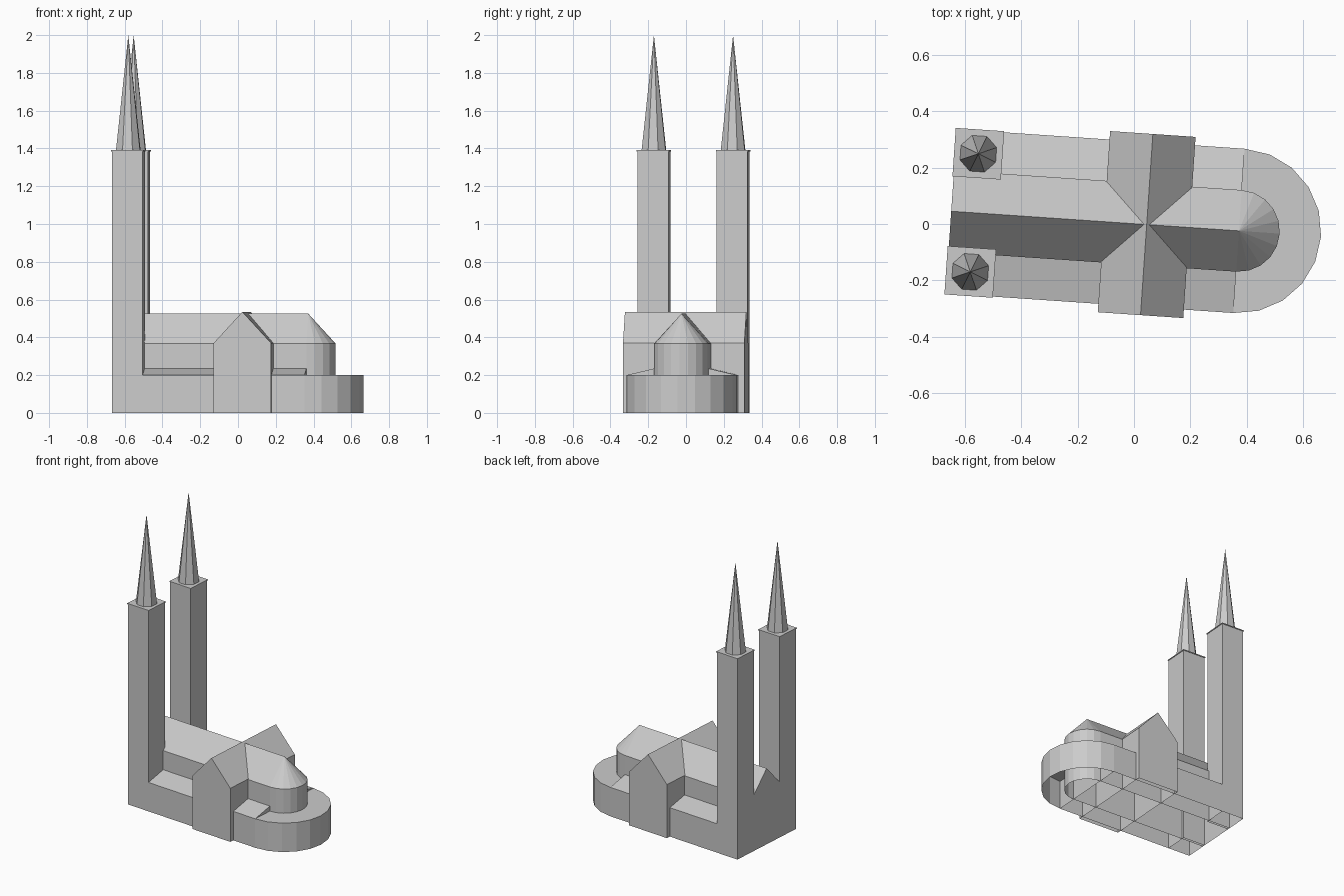
import bpy, bmesh
from math import radians, pi, sin, cos
from mathutils import Matrix

cube = bpy.data.objects.get("Cube")
if cube:
    bpy.data.objects.remove(cube, do_unlink=True)

# One stone colour for the whole building
stone = bpy.data.materials.new("light grey stone")
stone.use_nodes = True
grey = (0.6, 0.6, 0.6, 1)
stone.diffuse_color = grey
stone.node_tree.nodes["Principled BSDF"].inputs["Base Color"].default_value = grey

# The plan is turned slightly; its origin is the crossing
PLACE = Matrix.Translation((0.045, -0.002, 0)) @ Matrix.Rotation(radians(-3.9), 4, 'Z')

WEST, EAST = -0.695, 0.328       # ends of the straight body
NAVE, AISLE = 0.145, 0.292       # half widths
EAVE, RIDGE, LOW = 0.367, 0.525, 0.2
TOWER_TOP, TOWER_W = 1.388, 0.164


def finish(name, bm):
    bmesh.ops.recalc_face_normals(bm, faces=bm.faces)
    mesh = bpy.data.meshes.new(name)
    bm.to_mesh(mesh)
    bm.free()
    mesh.materials.append(stone)
    obj = bpy.data.objects.new(name, mesh)
    obj.matrix_world = PLACE
    bpy.context.collection.objects.link(obj)


def prism(name, profile, start, end, across=False):
    """Extrude an upright profile with both ends closed and the floor open."""
    bm = bmesh.new()
    rings = [[bm.verts.new((s, t, z) if across else (t, s, z)) for s, z in profile]
             for t in (start, end)]
    for i in range(len(profile) - 1):
        bm.faces.new((rings[0][i], rings[0][i + 1], rings[1][i + 1], rings[1][i]))
    for ring in rings:
        bm.faces.new(ring)
    finish(name, bm)


def gable(half, eave, ridge):
    return [(-half, 0), (-half, eave), (0, ridge), (half, eave), (half, 0)]


def half_round(name, radius, eave, peak, sides=10):
    """Half-round wall with a fan roof rising to its centre."""
    bm = bmesh.new()
    tip = bm.verts.new((EAST, 0, peak))
    angles = [pi * i / sides - pi / 2 for i in range(sides + 1)]
    low, high = [[bm.verts.new((EAST + radius * cos(a), radius * sin(a), z))
                  for a in angles] for z in (0, eave)]
    for i in range(sides):
        bm.faces.new((low[i], low[i + 1], high[i + 1], high[i]))
        bm.faces.new((high[i], high[i + 1], tip))
    finish(name, bm)


# Main body
prism("nave", gable(NAVE, EAVE, RIDGE), WEST, EAST)
prism("transept", gable(0.152, 0.37, 0.535), -0.322, 0.322, across=True)
half_round("choir_apse", NAVE, EAVE, RIDGE)
half_round("outer_apse", AISLE, LOW, LOW)

# Aisles, towers and spires on both sides
for side, label in ((1, "left"), (-1, "right")):
    prism(label + "_aisle",
          [(side * AISLE, 0), (side * AISLE, LOW),
           (side * (NAVE - 0.001), 0.235), (side * (NAVE - 0.001), 0)], WEST, EAST)

    inner, outer = side * (AISLE - TOWER_W), side * AISLE
    prism(label + "_tower",
          [(inner, 0), (inner, TOWER_TOP), (outer, TOWER_TOP), (outer, 0)],
          WEST, WEST + TOWER_W)

    centre = Matrix.Translation((WEST + TOWER_W / 2, (inner + outer) / 2, 0))
    bm = bmesh.new()
    slab = TOWER_W + 0.008
    bmesh.ops.create_cube(bm, size=1, matrix=centre @ Matrix.Translation(
        (0, 0, TOWER_TOP)) @ Matrix.Diagonal((slab, slab, 0.006, 1)))
    finish(label + "_tower_cap", bm)

    bm = bmesh.new()
    height = 2 - TOWER_TOP
    bmesh.ops.create_cone(bm, cap_ends=True, segments=8, radius1=0.069, radius2=0,
                          depth=height, matrix=centre @ Matrix.Translation(
                              (0, 0, TOWER_TOP + height / 2))
                          @ Matrix.Rotation(pi / 8, 4, 'Z'))
    finish(label + "_spire", bm)
